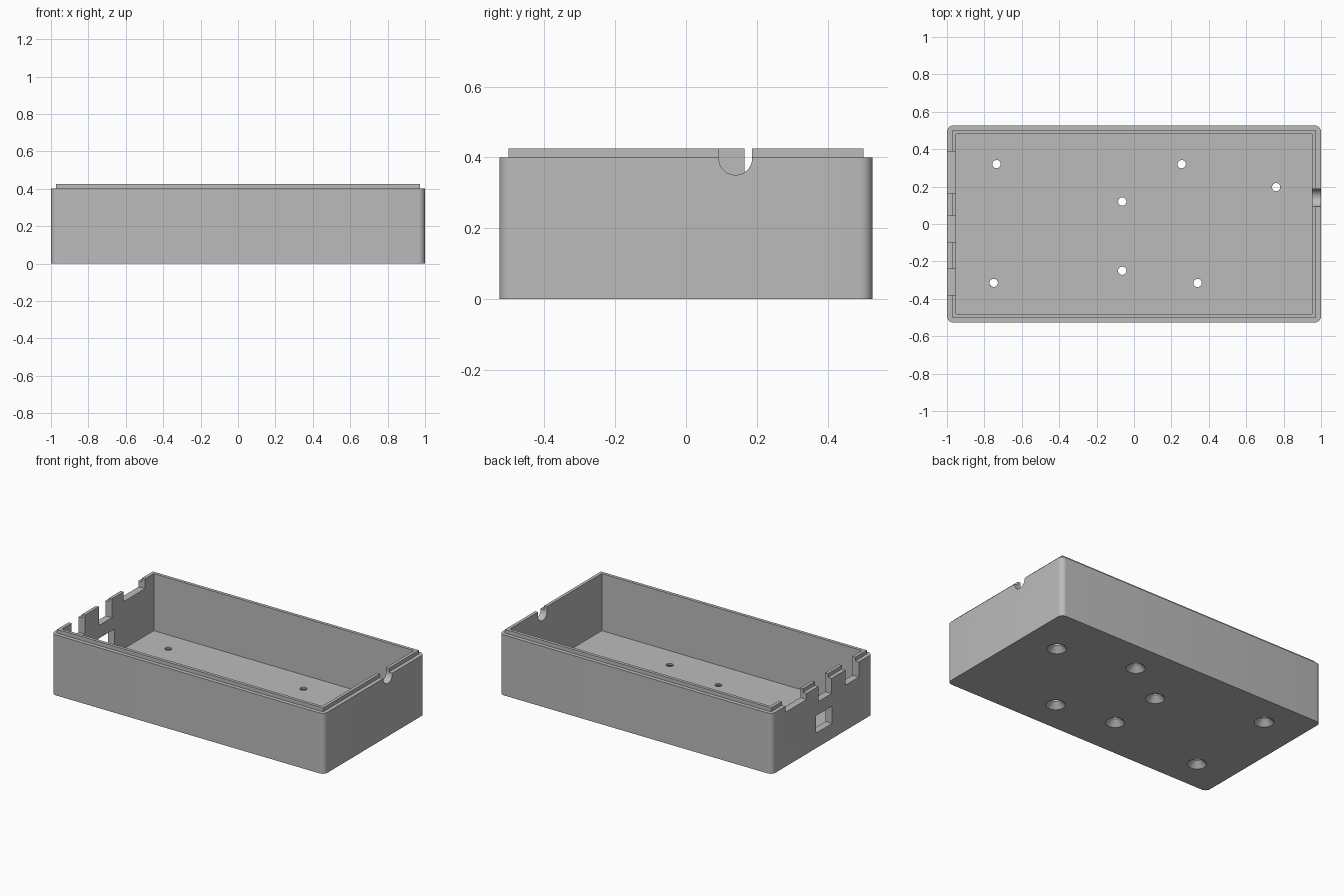
import bpy, bmesh, math

cube = bpy.data.objects.get("Cube")
if cube:
    bpy.data.objects.remove(cube, do_unlink=True)

grey = bpy.data.materials.new("plain grey")
grey.use_nodes = True
COLOUR = (0.5, 0.5, 0.5, 1)
grey.diffuse_color = COLOUR
grey.node_tree.nodes["Principled BSDF"].inputs["Base Color"].default_value = COLOUR


def finish(name, bm):
    bmesh.ops.recalc_face_normals(bm, faces=bm.faces)
    mesh = bpy.data.meshes.new(name)
    bm.to_mesh(mesh)
    bm.free()
    mesh.materials.append(grey)
    ob = bpy.data.objects.new(name, mesh)
    bpy.context.collection.objects.link(ob)
    return ob


def block(name, x0, x1, y0, y1, z0, z1, radius=0):
    """Box between two corners, with optional rounded upright edges."""
    bm = bmesh.new()
    bmesh.ops.create_cube(bm, size=1)
    for v in bm.verts:
        v.co = (x1 if v.co.x > 0 else x0, y1 if v.co.y > 0 else y0, z1 if v.co.z > 0 else z0)
    if radius:
        upright = [e for e in bm.edges if abs(e.verts[0].co.z - e.verts[1].co.z) > 1e-4]
        bmesh.ops.bevel(bm, geom=upright, offset=radius, segments=8, profile=0.5, affect='EDGES')
    return finish(name, bm)


def lathe(name, x, y, profile, sides=32):
    """Closed solid of rings (radius, height) around an upright axis."""
    bm = bmesh.new()
    rings = [[bm.verts.new((x + r * math.cos(a), y + r * math.sin(a), z))
              for a in (i * math.tau / sides for i in range(sides))] for r, z in profile]
    for low, high in zip(rings, rings[1:]):
        for i in range(sides):
            j = (i + 1) % sides
            bm.faces.new((low[i], low[j], high[j], high[i]))
    bm.faces.new(rings[0])
    bm.faces.new(rings[-1])
    return finish(name, bm)


def arch(name, x0, x1, y, z, r, top, steps=24):
    """U-shaped solid along x, round at the bottom and open at the top."""
    bm = bmesh.new()
    outline = [(y + r, top), (y - r, top)]
    outline += [(y - r * math.cos(t), z - r * math.sin(t))
                for t in (i * math.pi / steps for i in range(steps + 1))]
    face = bm.faces.new([bm.verts.new((x0, py, pz)) for py, pz in outline])
    grown = bmesh.ops.extrude_face_region(bm, geom=[face])["geom"]
    bmesh.ops.translate(bm, vec=(x1 - x0, 0, 0),
                        verts=[g for g in grown if isinstance(g, bmesh.types.BMVert)])
    return finish(name, bm)


def combine(target, tool, operation):
    mod = target.modifiers.new(tool.name, 'BOOLEAN')
    mod.operation = operation
    mod.solver = 'EXACT'
    mod.object = tool
    bpy.context.view_layer.objects.active = target
    bpy.ops.object.modifier_apply(modifier=mod.name)
    bpy.data.objects.remove(tool, do_unlink=True)


# Outer shell, raised lip and hollow
HALF_Y, RIM, LIP = 0.527, 0.40, 0.425
WALL, STEP = 0.047, 0.026
box = block("enclosure_base", -1, 1, -HALF_Y, HALF_Y, 0, RIM, 0.035)
combine(box, block("lip", -1 + STEP, 1 - STEP, -HALF_Y + STEP, HALF_Y - STEP, 0.2, LIP), 'UNION')
combine(box, block("cavity", -1 + WALL, 1 - WALL, -HALF_Y + WALL, HALF_Y - WALL, WALL, 0.6), 'DIFFERENCE')

# Connector notches and window in the -x end wall
for y0, y1, z0, z1 in ((0.165, 0.388, 0.36, 0.6), (-0.095, 0.042, 0.30, 0.6),
                       (-0.38, -0.24, 0.30, 0.6), (-0.10, 0.07, 0.10, 0.215)):
    combine(box, block("port", -1.1, -0.9, y0, y1, z0, z1), 'DIFFERENCE')

# Round cable notch in the +x end wall
combine(box, arch("cable_notch", 0.9, 1.1, 0.14, 0.397, 0.047, 0.6), 'DIFFERENCE')

# Countersunk screw holes through the floor
for x, y in ((-0.735, 0.32), (0.255, 0.32), (0.76, 0.197), (-0.063, 0.12),
             (-0.063, -0.25), (-0.75, -0.315), (0.34, -0.315)):
    profile = ((0.06, -0.01), (0.058, 0), (0.022, 0.036), (0.022, 0.1))
    combine(box, lathe("screw_hole", x, y, profile), 'DIFFERENCE')

# Smooth the rounded surfaces, keep the edges crisp
bpy.ops.object.select_all(action='DESELECT')
box.select_set(True)
bpy.context.view_layer.objects.active = box
bpy.ops.object.shade_smooth_by_angle(angle=math.radians(30))
